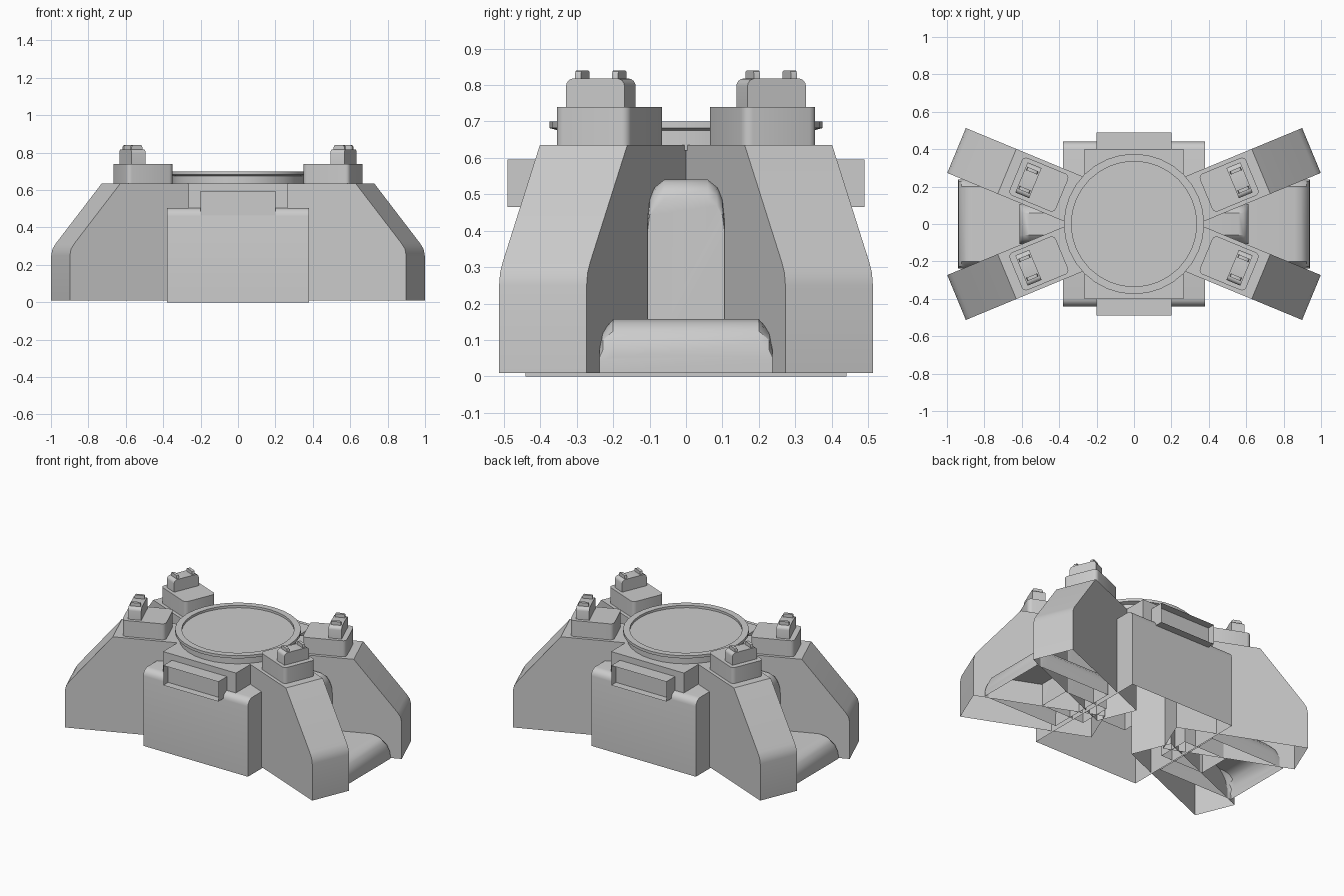
import bpy, bmesh
from math import sin, cos, pi, radians
from mathutils import Matrix

if "Cube" in bpy.data.objects:
    bpy.data.objects.remove(bpy.data.objects["Cube"])


def finish(bm, name, rot=0.0, open_bottom=False):
    bmesh.ops.recalc_face_normals(bm, faces=bm.faces)
    if open_bottom:
        low = min(v.co.z for v in bm.verts) + 0.001
        bad = [f for f in bm.faces if all(v.co.z < low for v in f.verts)]
        bmesh.ops.delete(bm, geom=bad, context='FACES')
    bm.transform(Matrix.Rotation(rot, 4, 'Z'))
    me = bpy.data.meshes.new(name)
    bm.to_mesh(me)
    bm.free()
    ob = bpy.data.objects.new(name, me)
    bpy.context.collection.objects.link(ob)
    bpy.ops.object.select_all(action='DESELECT')
    ob.select_set(True)
    bpy.context.view_layer.objects.active = ob
    bpy.ops.object.shade_smooth_by_angle(angle=radians(30))
    return ob


def loft(rings):
    """Closed solid through equal-length point rings."""
    bm = bmesh.new()
    rs = [[bm.verts.new(p) for p in r] for r in rings]
    n = len(rs[0])
    for a, b in zip(rs, rs[1:]):
        for i in range(n):
            j = (i + 1) % n
            bm.faces.new((a[i], a[j], b[j], b[i]))
    bm.faces.new(rs[0])
    bm.faces.new(rs[-1])
    return bm


def box(x0, x1, y0, y1, z0, z1):
    return loft([[(x0, y0, z), (x1, y0, z), (x1, y1, z), (x0, y1, z)] for z in (z0, z1)])


def bevel(bm, test, width, segs=4):
    edges = [e for e in bm.edges if test(e.verts[0].co, e.verts[1].co)]
    bmesh.ops.bevel(bm, geom=edges, offset=width, segments=segs, profile=0.5, affect='EDGES')


def vertical(a, b):
    return abs(a.z - b.z) > 0.01


# central hull, rounded along the front and back top edges
bm = box(-0.38, 0.38, -0.44, 0.44, 0, 0.505)
bevel(bm, lambda a, b: min(a.z, b.z) > 0.4 and abs(a.y - b.y) < 0.01, 0.045)
finish(bm, "hull", open_bottom=True)

# upper hull block
finish(box(-0.265, 0.265, -0.4, 0.4, 0.3, 0.635), "upper_hull", open_bottom=True)

# recessed window frames, front and back
for side, rot in (("front", 0), ("back", pi)):
    bm = box(-0.2, 0.2, -0.49, -0.38, 0.465, 0.595)
    bm.faces.ensure_lookup_table()
    face = [f for f in bm.faces if all(v.co.y < -0.48 for v in f.verts)]
    bmesh.ops.inset_region(bm, faces=face, thickness=0.012)
    for v in face[0].verts:
        v.co.y += 0.05
    finish(bm, side + "_window_frame", rot)

# round top platform with raised rim
profile = [(0.35, 0.62), (0.35, 0.675), (0.375, 0.682), (0.375, 0.7), (0.335, 0.7), (0.335, 0.685)]
N = 32
bm = loft([[(r * cos(2 * pi * i / N), r * sin(2 * pi * i / N), z) for i in range(N)]
           for r, z in profile])
finish(bm, "platform", open_bottom=True)

# four splayed legs with their mounting pads, blocks and clips
LEG = [(0.22, 0.01), (1.027, 0.01), (1.027, 0.25), (1.02, 0.285), (1.0, 0.315),
       (0.735, 0.635), (0.22, 0.635)]
for k, deg in enumerate((22.5, 157.5, 202.5, 337.5), 1):
    rot = radians(deg)
    bm = loft([[(r, s, z) for r, z in LEG] for s in (-0.13, 0.13)])
    finish(bm, f"leg_{k}", rot, open_bottom=True)

    bm = box(0.417, 0.684, -0.109, 0.109, 0.62, 0.74)
    bevel(bm, vertical, 0.025)
    finish(bm, f"leg_pad_{k}", rot)

    bm = box(0.571, 0.651, -0.087, 0.087, 0.73, 0.818)
    bevel(bm, lambda a, b: min(a.z, b.z) > 0.8 and abs(a.y - b.y) < 0.01, 0.022)
    finish(bm, f"pad_block_{k}", rot)

    for m, s in enumerate((-0.055, 0.055), 1):
        bm = box(0.58, 0.642, s - 0.009, s + 0.009, 0.81, 0.84)
        bevel(bm, lambda a, b: min(a.z, b.z) > 0.83 and abs(a.x - b.x) < 0.01, 0.01, 2)
        finish(bm, f"block_clip_{k}_{m}", rot)


def side_part(name, half, stations, rot):
    """Half cross-section (y, z) run outwards along x, its height shrinking at the end."""
    ring = half + [(-y, z) for y, z in reversed(half)]
    bm = loft([[(x, y, 0.01 + (z - 0.01) * s) for y, z in ring] for x, s in stations])
    finish(bm, name, rot, open_bottom=True)


# side column and low bumper between the legs, left and right
COLUMN = [(0.106, 0.01), (0.106, 0.44), (0.1, 0.49), (0.085, 0.52), (0.06, 0.54)]
BUMPER = [(0.238, 0.01), (0.238, 0.085), (0.228, 0.125), (0.2, 0.157)]
for side, rot in (("right", 0), ("left", pi)):
    side_part(side + "_column", COLUMN,
              [(0.3, 1), (0.56, 1), (0.585, 0.985), (0.603, 0.95), (0.612, 0.9)], rot)
    side_part(side + "_bumper", BUMPER,
              [(0.4, 1), (0.86, 1), (0.895, 0.94), (0.923, 0.78), (0.938, 0.55), (0.941, 0.3)], rot)
